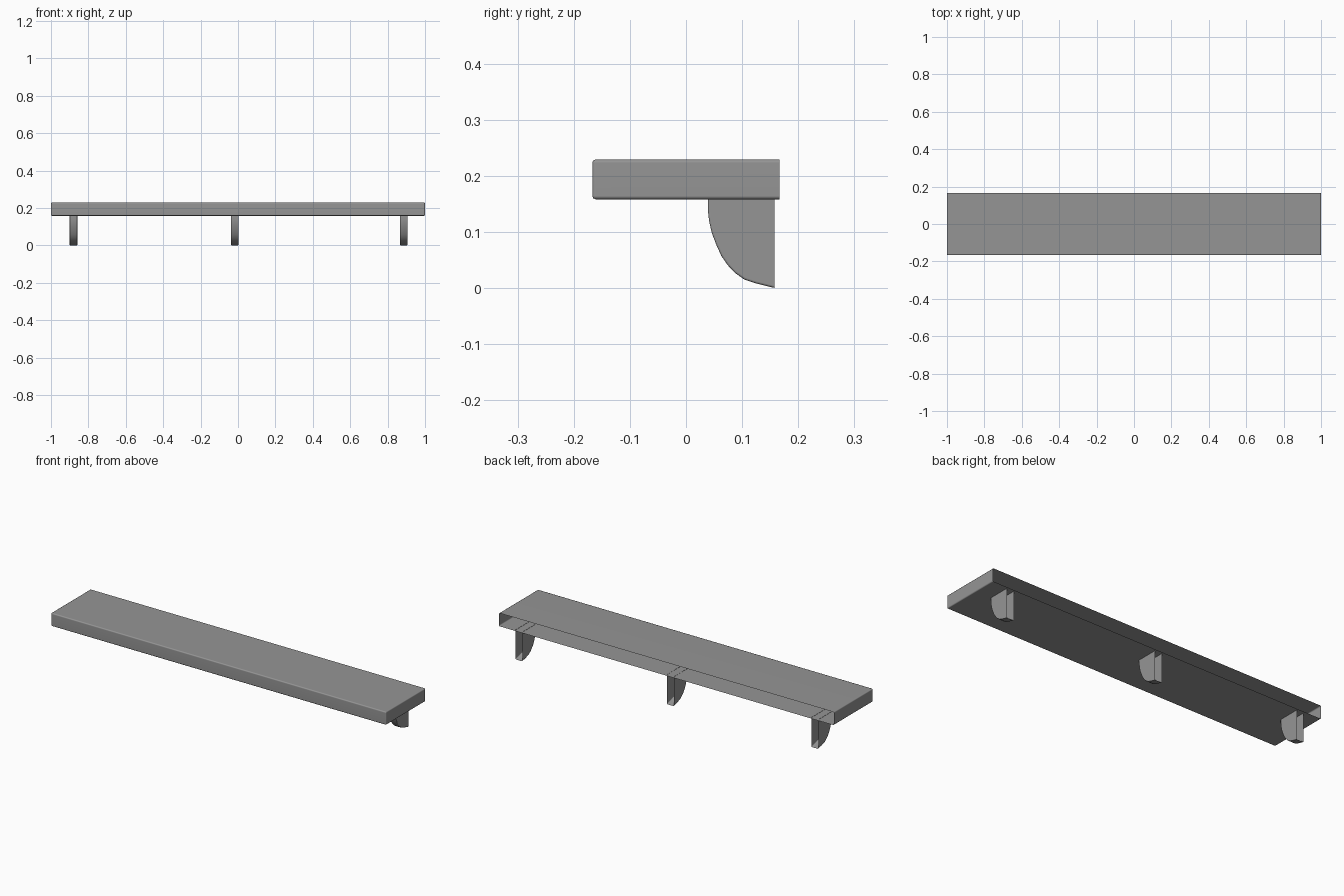
import bpy, bmesh

if "Cube" in bpy.data.objects:
    bpy.data.objects.remove(bpy.data.objects["Cube"])

grey = bpy.data.materials.new("dark_grey")
grey.diffuse_color = (0.3, 0.3, 0.3, 1)
grey.use_nodes = True
grey.node_tree.nodes["Principled BSDF"].inputs["Base Color"].default_value = grey.diffuse_color


def finish(bm, name, bevel_edges, width, segments):
    """Round the chosen edges and turn the bmesh into an object."""
    bmesh.ops.recalc_face_normals(bm, faces=bm.faces)
    bmesh.ops.bevel(bm, geom=bevel_edges, offset=width, segments=segments,
                    profile=0.5, affect='EDGES')
    mesh = bpy.data.meshes.new(name)
    bm.to_mesh(mesh)
    bm.free()
    mesh.materials.append(grey)
    obj = bpy.data.objects.new(name, mesh)
    bpy.context.collection.objects.link(obj)
    bpy.ops.object.select_all(action='DESELECT')
    obj.select_set(True)
    bpy.context.view_layer.objects.active = obj
    bpy.ops.object.shade_smooth_by_angle(angle=0.9)
    # Keep the large faces flat in shading
    weighted = obj.modifiers.new("weighted_normals", 'WEIGHTED_NORMAL')
    weighted.keep_sharp = True
    return obj


# Shelf board: hollow box, open at the wall side
Z0, Z1, Y = 0.158, 0.229, 0.167
bm = bmesh.new()
bmesh.ops.create_cube(bm, size=1)
for v in bm.verts:
    v.co.x *= 2
    v.co.y *= 2 * Y
    v.co.z = v.co.z * (Z1 - Z0) + (Z0 + Z1) / 2
bm.normal_update()
back = [f for f in bm.faces if f.normal.y > 0.9]
bmesh.ops.delete(bm, geom=back, context='FACES_ONLY')
edges = [e for e in bm.edges if len(e.link_faces) == 2]
finish(bm, "shelf_board", edges, 0.006, 2)

# Curved brackets: hollow shells, open at the wall and under the board
PROFILE = [(0.039, 0.159), (0.039, 0.139), (0.041, 0.120), (0.046, 0.098),
           (0.054, 0.077), (0.063, 0.057), (0.074, 0.041), (0.087, 0.027),
           (0.104, 0.015), (0.125, 0.008), (0.158, 0.0)]
BACK_Y, HALF_W = 0.158, 0.021


def bracket(name, x):
    bm = bmesh.new()
    sides = []
    for sx in (-HALF_W, HALF_W):
        curve = [bm.verts.new((x + sx, y, z)) for y, z in PROFILE]
        corner = bm.verts.new((x + sx, BACK_Y, PROFILE[0][1]))
        bm.faces.new(curve + [corner])
        sides.append(curve)
    left, right = sides
    for i in range(len(PROFILE) - 1):
        bm.faces.new((left[i], left[i + 1], right[i + 1], right[i]))
    rim = [bm.edges.get((c[i], c[i + 1])) for c in sides
           for i in range(len(PROFILE) - 1)]
    finish(bm, name, rim, 0.004, 2)


for label, x in (("left", -0.88), ("middle", -0.017), ("right", 0.886)):
    bracket(label + "_bracket", x)
